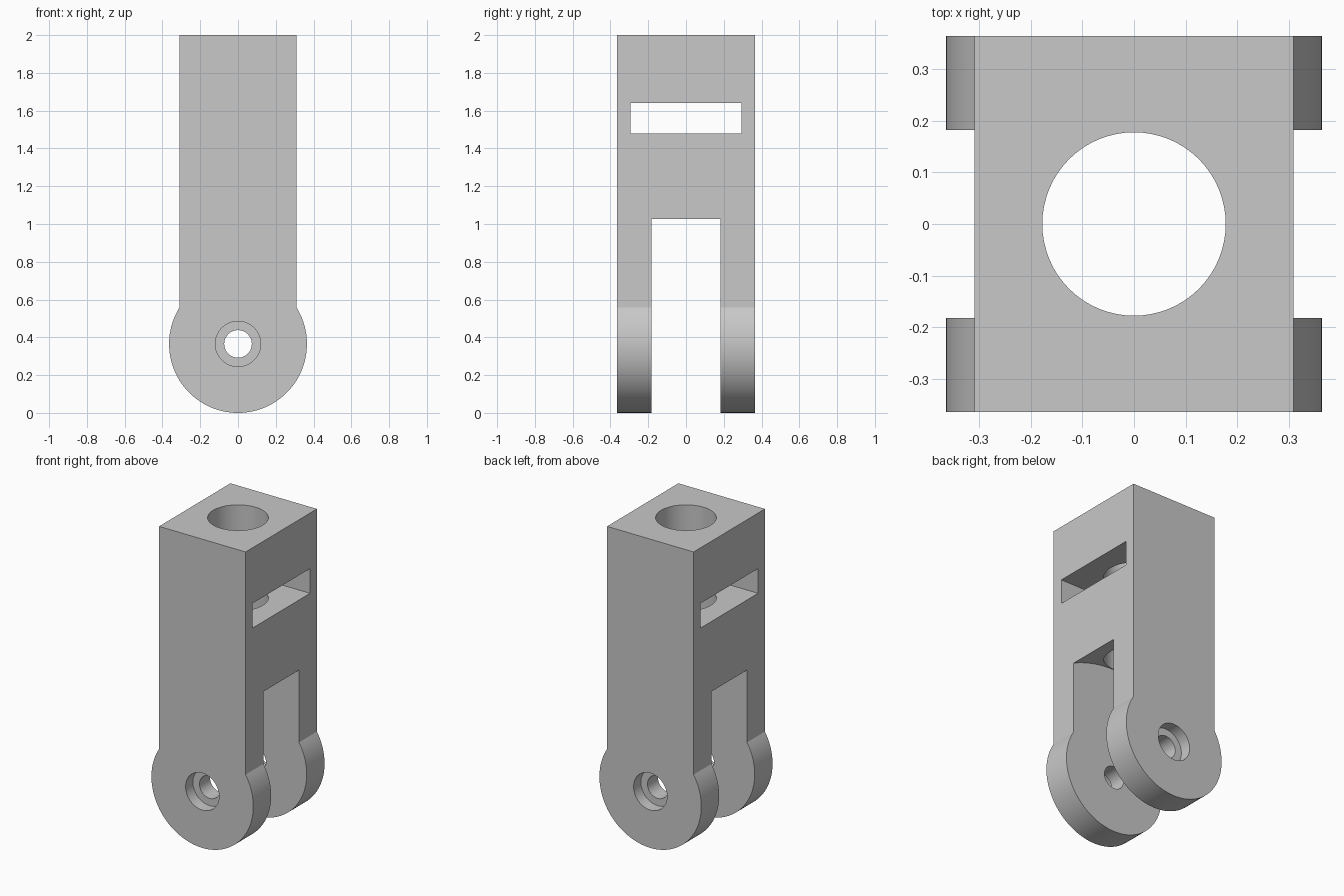
import bpy, bmesh, math
from mathutils import Matrix, Vector

cube = bpy.data.objects.get("Cube")
if cube:
    bpy.data.objects.remove(cube, do_unlink=True)

WIDTH, DEPTH, HEIGHT = 0.62, 0.73, 2.0
EYE = 0.365            # eye radius and pivot height
GAP = 0.364            # space between the fork arms
BORE_DEPTH = 0.075

grey = bpy.data.materials.new("plain grey")
grey.use_nodes = True
colour = (0.58, 0.58, 0.58, 1)
grey.diffuse_color = colour
grey.node_tree.nodes["Principled BSDF"].inputs["Base Color"].default_value = colour


def add_object(name, bm):
    bmesh.ops.recalc_face_normals(bm, faces=bm.faces)
    mesh = bpy.data.meshes.new(name)
    bm.to_mesh(mesh)
    bm.free()
    mesh.materials.append(grey)
    obj = bpy.data.objects.new(name, mesh)
    bpy.context.collection.objects.link(obj)
    return obj


def cylinder(name, radius, length, centre, axis, segments=64):
    bm = bmesh.new()
    turn = Vector((0, 0, 1)).rotation_difference(Vector(axis)).to_matrix().to_4x4()
    bmesh.ops.create_cone(bm, cap_ends=True, segments=segments, radius1=radius,
                          radius2=radius, depth=length,
                          matrix=Matrix.Translation(centre) @ turn)
    return add_object(name, bm)


def box(name, size, centre):
    bm = bmesh.new()
    bmesh.ops.create_cube(bm, size=1, matrix=Matrix.Translation(centre)
                          @ Matrix.Diagonal((*size, 1)))
    return add_object(name, bm)


# Clevis body: square shank running into a round eye, extruded front to back
half = WIDTH / 2
start = math.acos(half / EYE)
steps = 72
outline = [(-half, HEIGHT), (half, HEIGHT)]
for i in range(steps + 1):
    a = start - (math.pi + 2 * start) * i / steps
    outline.append((EYE * math.cos(a), EYE + EYE * math.sin(a)))
bm = bmesh.new()
face = bm.faces.new([bm.verts.new((x, -DEPTH / 2, z)) for x, z in outline])
extruded = bmesh.ops.extrude_face_region(bm, geom=[face])["geom"]
bmesh.ops.translate(bm, vec=(0, DEPTH, 0),
                    verts=[v for v in extruded if isinstance(v, bmesh.types.BMVert)])
body = add_object("clevis_body", bm)

# Fork gap with an arched roof, shaft bore, cross slot and pin hole
cutters = [
    cylinder("fork_gap", 2 * EYE, GAP, (0, 0, EYE), (0, 1, 0), 128),
    cylinder("shaft_bore", 0.178, 2, (0, 0, 1.6), (0, 0, 1)),
    box("cross_slot", (1, 0.59, 0.16), (0, 0, 1.56)),
    cylinder("pin_hole", 0.073, 2, (0, 0, EYE), (0, 1, 0)),
]
# Counterbores on both outer faces
for side, name in ((-1, "front_counterbore"), (1, "back_counterbore")):
    cutters.append(cylinder(name, 0.12, 2 * BORE_DEPTH,
                            (0, side * DEPTH / 2, EYE), (0, 1, 0)))

# Cut the body and discard the cutters
bpy.ops.object.select_all(action='DESELECT')
bpy.context.view_layer.objects.active = body
body.select_set(True)
for cutter in cutters:
    cut = body.modifiers.new(cutter.name, 'BOOLEAN')
    cut.operation = 'DIFFERENCE'
    cut.solver = 'EXACT'
    cut.object = cutter
    bpy.ops.object.modifier_apply(modifier=cut.name)
    bpy.data.objects.remove(cutter, do_unlink=True)

bpy.ops.object.shade_smooth_by_angle(angle=math.radians(25))
